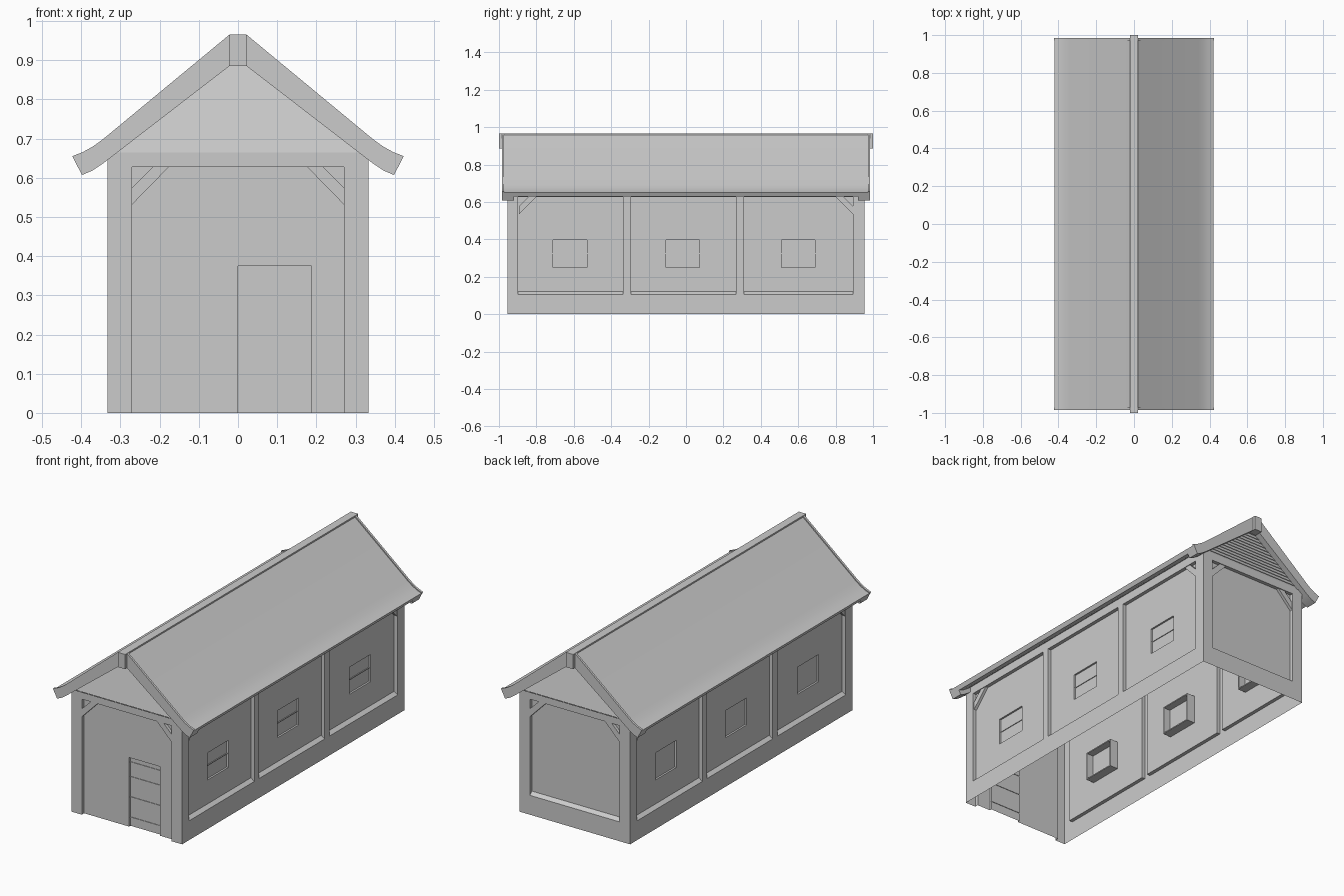
import bpy, bmesh, math
from mathutils import Matrix, Vector

if "Cube" in bpy.data.objects:
    bpy.data.objects.remove(bpy.data.objects["Cube"], do_unlink=True)

grey = bpy.data.materials.new("plain grey")
grey.use_nodes = True
grey.diffuse_color = (0.6, 0.6, 0.6, 1)
grey.node_tree.nodes["Principled BSDF"].inputs["Base Color"].default_value = (0.6, 0.6, 0.6, 1)

HALF_W, HALF_L = 0.333, 0.955
PANEL, PANE = 0.02, 0.03            # recess depths
SILL, HEAD, TOP = 0.105, 0.627, 0.665


def finish(bm, name, matrix=Matrix(), smooth=False):
    bm.transform(matrix)
    mesh = bpy.data.meshes.new(name)
    bm.to_mesh(mesh)
    bm.free()
    mesh.materials.append(grey)
    if smooth:
        mesh.shade_smooth()
        mesh.set_sharp_from_angle(angle=math.radians(30))
    obj = bpy.data.objects.new(name, mesh)
    bpy.context.collection.objects.link(obj)
    return obj


def prism(name, points, lo, hi, axis, matrix=Matrix(), smooth=False):
    """Extrude a 2D outline along one axis."""
    bm = bmesh.new()

    def ring(t):
        out = []
        for p in points:
            co = list(p)
            co.insert(axis, t)
            out.append(bm.verts.new(co))
        return out
    a, b = ring(lo), ring(hi)
    bm.faces.new(a)
    bm.faces.new(b)
    for i in range(len(a)):
        j = i - 1
        bm.faces.new((a[j], a[i], b[i], b[j]))
    bmesh.ops.recalc_face_normals(bm, faces=bm.faces)
    return finish(bm, name, matrix, smooth)


def rect(x0, x1, z0, z1):
    return [(x0, z0), (x1, z0), (x1, z1), (x0, z1)]


def relief(name, base, recesses, matrix):
    """Thin wall sheet facing -y, stepped inward by (u0, u1, v0, v1, depth)."""
    boxes = [base + (0,)] + recesses
    us = sorted({u for b in boxes for u in b[:2]})
    vs = sorted({v for b in boxes for v in b[2:4]})

    def depth(i, j):
        u, v = (us[i] + us[i + 1]) / 2, (vs[j] + vs[j + 1]) / 2
        return [d for a, b, c, e, d in boxes if a < u < b and c < v < e][-1]
    bm = bmesh.new()

    def quad(*cos):
        bm.faces.new([bm.verts.new(c) for c in cos])
    for i in range(len(us) - 1):
        for j in range(len(vs) - 1):
            u0, u1, v0, v1, d = us[i], us[i + 1], vs[j], vs[j + 1], depth(i, j)
            quad((u0, d, v0), (u1, d, v0), (u1, d, v1), (u0, d, v1))
            if i and depth(i - 1, j) != d:
                a = depth(i - 1, j)
                quad((u0, a, v0), (u0, d, v0), (u0, d, v1), (u0, a, v1))
            if j and depth(i, j - 1) != d:
                a = depth(i, j - 1)
                quad((u0, a, v0), (u1, a, v0), (u1, d, v0), (u0, d, v0))
    bmesh.ops.remove_doubles(bm, verts=bm.verts, dist=0.0001)
    return finish(bm, name, matrix)


def place(angle, distance):
    return Matrix.Rotation(math.radians(angle), 4, 'Z') @ Matrix.Translation((0, -distance, 0))


def braces(name, half, matrix):
    # Diagonal struts in the two upper outer corners
    for s, label in ((-1, "a"), (1, "b")):
        corner = [(s * half, HEAD - 0.052), (s * half, HEAD - 0.095),
                  (s * (half - 0.093), HEAD), (s * (half - 0.052), HEAD)]
        prism(f"{name}_brace_{label}", corner, 0.004, PANEL, 1, matrix)


def sill(name, u0, u1, matrix):
    prism(name, [(0, SILL), (PANEL, SILL), (PANEL, SILL + 0.015)], u0, u1, 0, matrix)


# Long side walls with three panels and a window in each
panels = [(-0.897, -0.336), (-0.295, 0.268), (0.309, 0.893)]
for name, angle in (("right_wall", 90), ("left_wall", -90)):
    m = place(angle, HALF_W)
    cuts = [(a, b, SILL, HEAD, PANEL) for a, b in panels]
    for n, c in enumerate((-0.62, -0.018, 0.6)):
        u0, u1, v0, v1 = c - 0.09, c + 0.09, 0.25, 0.397
        cuts.append((u0, u1, v0, v1, PANE))
        if angle > 0:
            cuts.append((u0, u1, 0.321, 0.326, PANE - 0.004))
        # Window box standing out on the inside
        for part, r in (("top", (u0 - 0.006, u1 + 0.006, v1, v1 + 0.006)),
                        ("bottom", (u0 - 0.006, u1 + 0.006, v0 - 0.006, v0)),
                        ("side_a", (u0 - 0.006, u0, v0, v1)),
                        ("side_b", (u1, u1 + 0.006, v0, v1))):
            prism(f"{name}_window_{n}_{part}", rect(*r), PANEL + 0.001, 0.07, 1, m)
    relief(name, (-HALF_L, HALF_L, 0, 0.68), cuts, m)
    for n, (a, b) in enumerate(panels):
        sill(f"{name}_sill_{n}", a, b, m)
    braces(name, 0.894, m)

# End walls: the front has a door, the back a closed panel
front, back = place(0, HALF_L), place(180, HALF_L)
door = [(-0.27, 0.27, 0, HEAD, PANEL), (0, 0.187, 0, 0.375, PANEL + 0.012)]
door += [(0, 0.187, z, z + 0.004, PANEL + 0.009) for z in (0.045, 0.155, 0.265, 0.345)]
relief("front_wall", (-HALF_W, HALF_W, 0, TOP), door, front)
relief("back_wall", (-HALF_W, HALF_W, 0, TOP), [(-0.27, 0.27, SILL, HEAD, PANEL)], back)
sill("back_sill", -0.27, 0.27, back)

# Lapped gable boards above the end walls
ROWS, PEAK = 14, 0.9
for name, m in (("front", front), ("back", back)):
    braces(name, 0.27, m)
    step = (PEAK - TOP) / ROWS
    bm = bmesh.new()
    for i in range(ROWS):
        z0 = TOP + i * step
        z1 = z0 + step
        w0, w1 = [0.01 + (PEAK + 0.005 - z) * 1.3 for z in (z0, z1)]
        lip = [bm.verts.new(c) for c in ((-w0, 0.003, z0), (w0, 0.003, z0),
                                         (w1, 0.007, z1), (-w1, 0.007, z1))]
        under = [bm.verts.new(c) for c in ((-w0, 0.007, z0), (w0, 0.007, z0))]
        bm.faces.new(lip)
        bm.faces.new((lip[1], lip[0], under[0], under[1]))
    finish(bm, f"{name}_gable_boards", m)

# Roof slopes with flared eaves
outer = [Vector(p) for p in ((0.022, 0.965), (0.345, 0.698), (0.37, 0.68),
                             (0.395, 0.666), (0.423, 0.655))]
inner = [Vector(p) for p in ((0.022, 0.885), (0.31, 0.663), (0.345, 0.636),
                             (0.372, 0.618), (0.398, 0.607))]


def layer(side, t0, t1):
    pts = [o.lerp(i, t0) for o, i in zip(outer, inner)]
    pts += [o.lerp(i, t1) for o, i in zip(outer, inner)][::-1]
    return [(side * p.x, p.y) for p in pts]


for s, label in ((-1, "left"), (1, "right")):
    side = "right" if s < 0 else "left"
    prism(f"{side}_roof_slope", layer(s, 0.1, 0.55), -0.972, 0.972, 1, smooth=True)
    for e, end in ((-1, "front"), (1, "back")):
        prism(f"{side}_{end}_verge_rim", layer(s, 0, 1), e * 0.972, e * 0.984, 1, smooth=True)
        prism(f"{side}_{end}_verge_rafter", layer(s, 0.5, 1), e * 0.92, e * 0.972, 1, smooth=True)

# Ridge beam
prism("ridge_beam", rect(-0.022, 0.022, 0.885, 0.965), -1, 1, 1)
